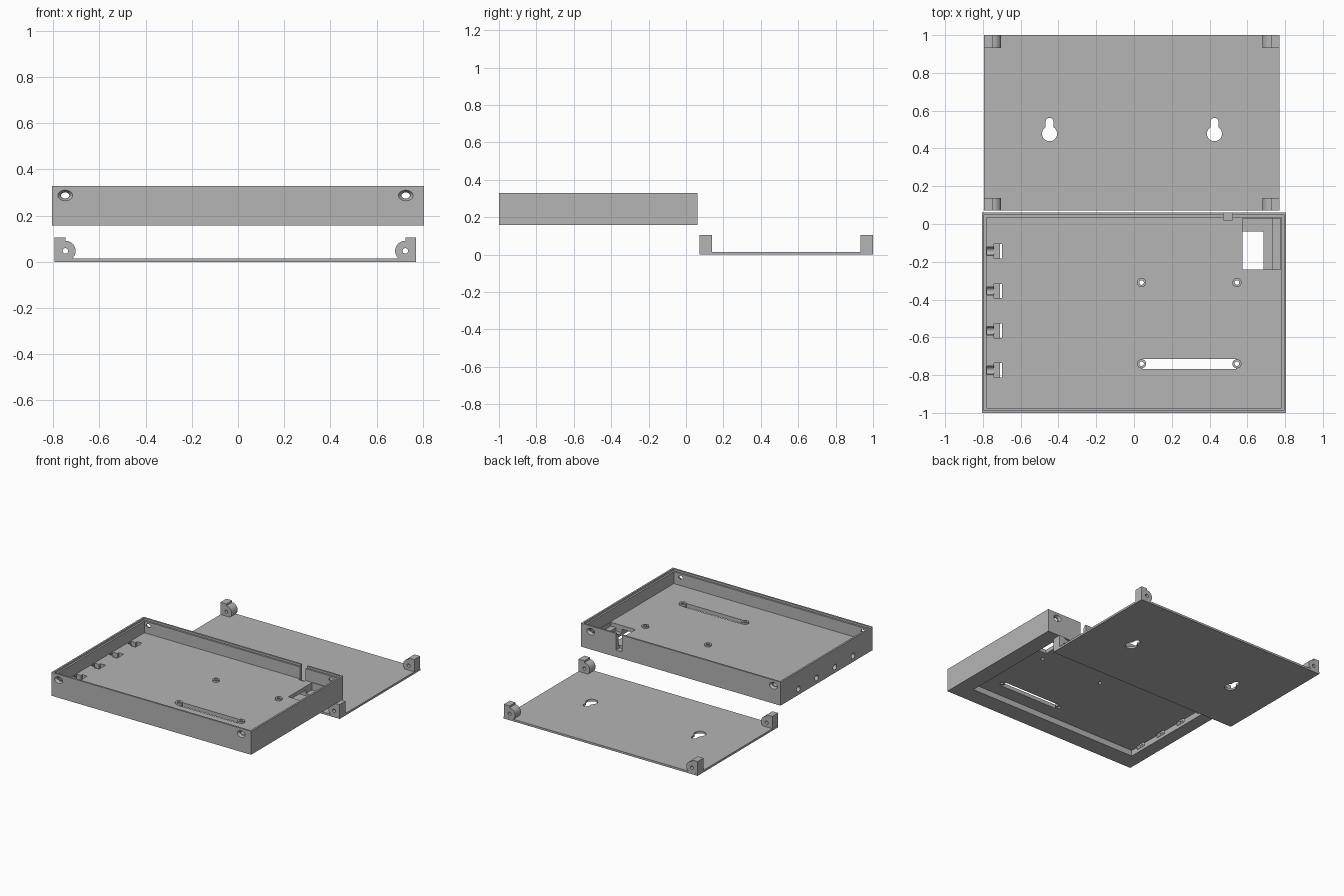
import bpy, bmesh, math
from mathutils import Matrix, Vector

if "Cube" in bpy.data.objects:
    bpy.data.objects.remove(bpy.data.objects["Cube"], do_unlink=True)

grey = bpy.data.materials.new("plain_grey")
grey.use_nodes = True
colour = (0.46, 0.46, 0.46, 1)
grey.diffuse_color = colour
grey.node_tree.nodes["Principled BSDF"].inputs["Base Color"].default_value = colour


def make(name, bm):
    bmesh.ops.recalc_face_normals(bm, faces=bm.faces)
    mesh = bpy.data.meshes.new(name)
    bm.to_mesh(mesh)
    bm.free()
    mesh.materials.append(grey)
    obj = bpy.data.objects.new(name, mesh)
    bpy.context.collection.objects.link(obj)
    return obj


def box(name, x, y, z):
    bm = bmesh.new()
    lo, hi = Vector((x[0], y[0], z[0])), Vector((x[1], y[1], z[1]))
    bmesh.ops.create_cube(bm, size=1, matrix=Matrix.Translation((lo + hi) / 2)
                          @ Matrix.Diagonal((*(hi - lo), 1)))
    return make(name, bm)


def cone(name, centre, r1, r2, depth, axis="Z", squash=1.0):
    """Cylinder or cone; along Y, r1 is the -y end and squash scales its height."""
    turn = {"Z": Matrix(), "Y": Matrix.Rotation(-math.pi / 2, 4, "X"),
            "X": Matrix.Rotation(math.pi / 2, 4, "Y")}[axis]
    bm = bmesh.new()
    bmesh.ops.create_cone(bm, cap_ends=True, segments=32, radius1=r1, radius2=r2, depth=depth,
                          matrix=Matrix.Translation(centre) @ Matrix.Diagonal((1, 1, squash, 1)) @ turn)
    return make(name, bm)


def combine(target, tool, operation="DIFFERENCE"):
    mod = target.modifiers.new("combine", "BOOLEAN")
    mod.operation, mod.solver, mod.object = operation, "EXACT", tool
    bpy.context.view_layer.objects.active = target
    bpy.ops.object.modifier_apply(modifier=mod.name)
    bpy.data.objects.remove(tool, do_unlink=True)


def finish(obj):
    bpy.ops.object.select_all(action="DESELECT")
    obj.select_set(True)
    bpy.context.view_layer.objects.active = obj
    bpy.ops.object.shade_smooth_by_angle(angle=math.radians(30))


# Open tray: solid block, hollowed from above, with a thin lip
BOTTOM, TOP, FLOOR = 0.157, 0.328, 0.228
FRONT, BACK, SIDE = -1.0, 0.061, 0.806
WALL, LIP = 0.026, 0.013
tray = box("tray", (-SIDE, SIDE), (FRONT, BACK), (BOTTOM, TOP))


def hollow(inset, z):
    combine(tray, box("cut", (-SIDE + inset, SIDE - inset),
                      (FRONT + inset, BACK - inset), (z, 0.4)))


hollow(WALL, FLOOR)
hollow(LIP, TOP - 0.014)

# Shallow recess in the underside
combine(tray, box("cut", (-0.71, 0.685), (-0.87, -0.04), (0.1, 0.2)))

# Corner pocket, open to the recess, with a ledge along the side
combine(tray, box("cut", (0.575, 0.733), (-0.24, 0.03), (0.175, 0.26)))
combine(tray, box("cut", (0.7, 0.775), (-0.24, 0.03), (0.2, 0.26)))

# Slot in the back wall
combine(tray, box("cut", (0.475, 0.522), (0.02, 0.1), (0.208, 0.4)))

# Side pockets with round cable holes
for i in range(4):
    y = -0.145 - 0.21 * i
    combine(tray, box("cut", (-0.74, -0.70), (y - 0.038, y + 0.038), (0.18, 0.26)))
    combine(tray, box("cut", (-0.778, -0.73), (y - 0.022, y + 0.022), (0.195, 0.26)))
    combine(tray, cone("cut", (-0.79, y, 0.2), 0.02, 0.02, 0.12, "X"))

# Long slot, then drilled mounting bosses
combine(tray, box("cut", (0.045, 0.54), (-0.767, -0.715), (0.1, 0.3)))
for x in (0.04, 0.545):
    for y in (-0.31, -0.74):
        combine(tray, cone("boss", (x, y, 0.22), 0.024, 0.024, 0.04), "UNION")
        combine(tray, cone("cut", (x, y, 0.2), 0.012, 0.012, 0.2))

# Countersunk screw holes in the front and back walls
for x in (-0.748, 0.726):
    for y, r1, r2 in ((FRONT, 0.044, 0.02), (BACK, 0.02, 0.044)):
        combine(tray, cone("cut", (x, y, 0.287), 0.018, 0.018, 0.1, "Y", 0.72))
        combine(tray, cone("cut", (x, y, 0.287), r1, r2, 0.03, "Y", 0.72))
finish(tray)

# Wall plate with keyholes
plate = box("wall_plate", (-0.794, 0.771), (0.071, 1.0), (0, 0.015))
for x in (-0.447, 0.426):
    combine(plate, cone("cut", (x, 0.478, 0), 0.04, 0.04, 0.1))
    combine(plate, box("cut", (x - 0.021, x + 0.021), (0.48, 0.541), (-0.05, 0.05)))
    combine(plate, cone("cut", (x, 0.541, 0), 0.021, 0.021, 0.1))
finish(plate)


# Corner lugs: square post with a rounded, drilled inner side
def lug(name, centre, outer, y0, y1):
    side = 1 if outer < centre else -1
    z, r = 0.047, 0.044
    profile = [(outer, 0.001), (outer, 0.104), (centre, 0.104)]
    for i in range(17):
        a = math.pi / 2 - math.pi * i / 16
        profile.append((centre + side * r * math.cos(a), z + r * math.sin(a)))
    profile.append((centre, 0.001))
    bm = bmesh.new()
    face = bm.faces.new([bm.verts.new((x, y0, h)) for x, h in profile])
    out = bmesh.ops.extrude_face_region(bm, geom=[face])
    moved = [v for v in out["geom"] if isinstance(v, bmesh.types.BMVert)]
    bmesh.ops.translate(bm, verts=moved, vec=(0, y1 - y0, 0))
    obj = make(name, bm)
    combine(obj, cone("cut", (centre, (y0 + y1) / 2, z), 0.012, 0.012, 0.2, "Y"))
    finish(obj)


for place, y0, y1 in (("front", 0.0715, 0.138), ("back", 0.932, 0.9995)):
    lug(place + "_right_lug", -0.747, -0.7935, y0, y1)
    lug(place + "_left_lug", 0.724, 0.7705, y0, y1)
